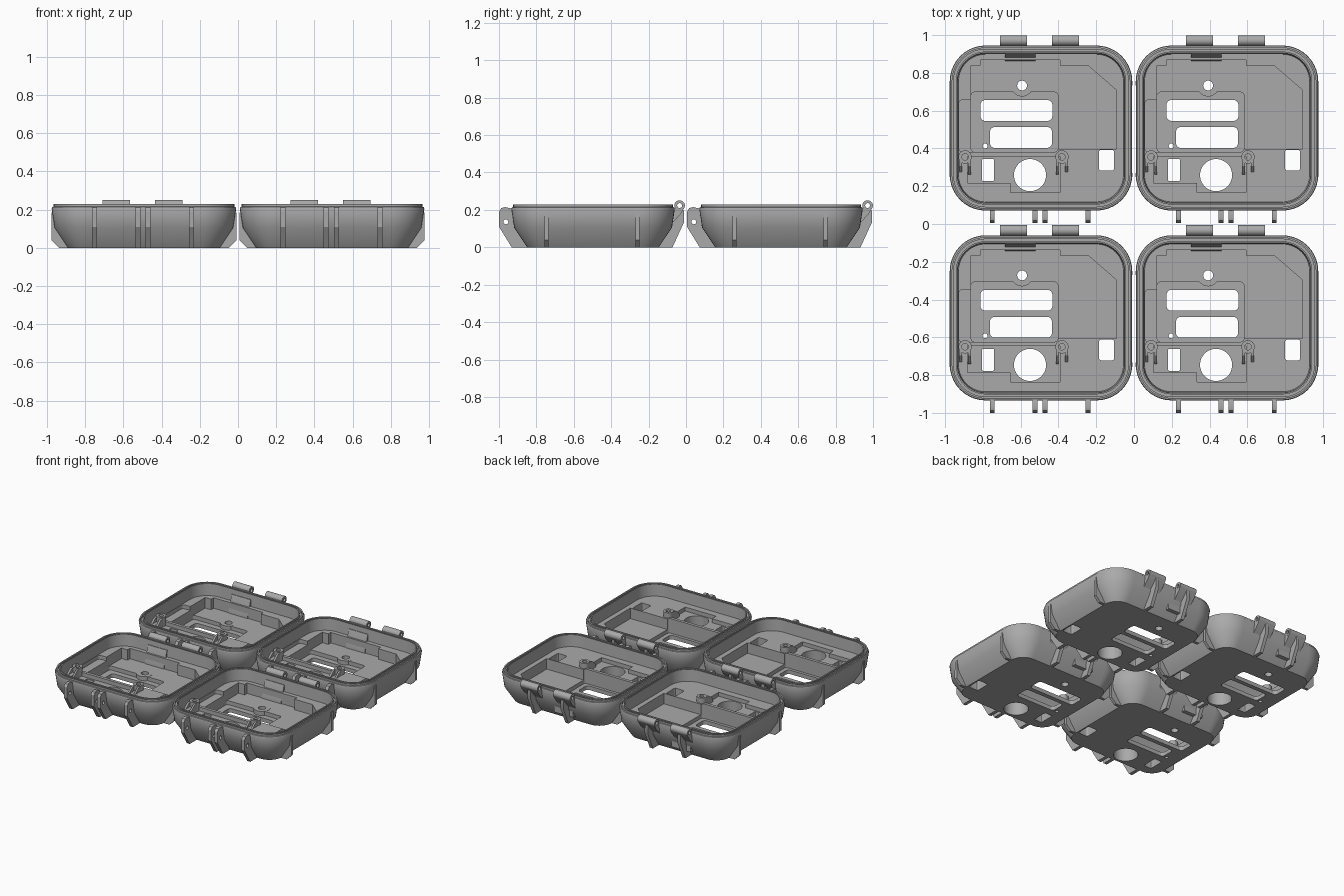
import bpy, bmesh, math
from mathutils import Vector

if "Cube" in bpy.data.objects:
    bpy.data.objects.remove(bpy.data.objects["Cube"])

grey = bpy.data.materials.new("plain grey")
grey.diffuse_color = (0.4, 0.4, 0.4, 1)
grey.use_nodes = True
grey.node_tree.nodes["Principled BSDF"].inputs["Base Color"].default_value = grey.diffuse_color

HX, HY, R = 0.483, 0.437, 0.19          # case half sizes and corner radius


def rrect(cx, cy, hx, hy, r, n=8):
    pts = []
    for k, (sx, sy) in enumerate([(1, 1), (-1, 1), (-1, -1), (1, -1)]):
        for i in range(n + 1):
            a = math.pi / 2 * (k + i / n)
            pts.append((cx + sx * (hx - r) + r * math.cos(a),
                        cy + sy * (hy - r) + r * math.sin(a)))
    return pts


def circle(cx, cy, r, n=32):
    return [(cx + r * math.cos(2 * math.pi * i / n), cy + r * math.sin(2 * math.pi * i / n)) for i in range(n)]


def box(x0, x1, y0, y1):
    return [(x0, y0), (x1, y0), (x1, y1), (x0, y1)]


def place(p, h, axis):
    # profile plane: xy for axis z, yz for axis x, xz for axis y
    return {'z': (p[0], p[1], h), 'x': (h, p[0], p[1]), 'y': (p[0], h, p[1])}[axis]


def loft(name, rings, closed=False):
    bm = bmesh.new()
    loops = [[bm.verts.new(v) for v in ring] for ring in rings]
    pairs = list(zip(loops, loops[1:])) + ([(loops[-1], loops[0])] if closed else [])
    for a, b in pairs:
        for i in range(len(a)):
            j = (i + 1) % len(a)
            bm.faces.new((a[i], a[j], b[j], b[i]))
    if not closed:
        bm.faces.new(loops[0][::-1])
        bm.faces.new(loops[-1])
    bmesh.ops.recalc_face_normals(bm, faces=bm.faces)
    me = bpy.data.meshes.new(name)
    bm.to_mesh(me)
    bm.free()
    me.materials.append(grey)
    ob = bpy.data.objects.new(name, me)
    bpy.context.collection.objects.link(ob)
    return ob


def prism(name, pts, lo, hi, axis='z'):
    return loft(name, [[place(p, h, axis) for p in pts] for h in (lo, hi)])


def tube(name, c, ro, ri, lo, hi, axis='z'):
    return loft(name, [[place(p, h, axis) for p in circle(*c, r)]
                       for r, h in ((ro, lo), (ro, hi), (ri, hi), (ri, lo))], True)


def cut(ob, pts, lo, hi, axis='z'):
    c = prism("cutter", pts, lo, hi, axis)
    m = ob.modifiers.new("cut", 'BOOLEAN')
    m.operation, m.solver, m.object = 'DIFFERENCE', 'EXACT', c
    bpy.context.view_layer.objects.active = ob
    bpy.ops.object.modifier_apply(modifier=m.name)
    bpy.data.objects.remove(c)


parts = []

# case shell: (inset, height) from the underside, over the grooved rim, to the inner ledge
LEDGE = 0.14
section = [(0.085, 0), (0.015, 0.105), (0, 0.205), (0.003, 0.213), (0.010, 0.215), (0.010, 0.228),
           (0.020, 0.228), (0.020, 0.210), (0.032, 0.210), (0.032, 0.228), (0.040, 0.228), (0.046, LEDGE)]
shell = loft("case_shell", [[(x, y, z) for x, y in rrect(0, 0, HX - i, HY - i, R - i, 10)]
                            for i, z in section])

# stepped pockets
main_pocket = [(-.37, .33), (-.32, .33), (-.32, .36), (.10, .36), (.10, .33), (.25, .33),
               (.40, .20), (.40, -.11), (-.37, -.11)]
cut(shell, main_pocket, 0.06, 0.3)
cut(shell, rrect(-.14, .0315, .23, .1585, .02), 0.03, 0.3)
cut(shell, rrect(-.377, .0115, .057, .1385, .02), 0.11, 0.3)
cut(shell, box(-.16, .10, -.34, -.15), 0.11, 0.3)
cut(shell, box(-.39, -.159, -.29, -.15), 0.11, 0.3)
for y in (.148, -.10):
    cut(shell, circle(-.35, y, .018, 20), 0.08, 0.3)

# through openings
for o in (rrect(-.13, .093, .19, .055, .025), rrect(-.106, -.05, .164, .055, .025),
          rrect(-.28, -.222, .032, .058, .006, 3), rrect(.347, -.17, .04, .055, .012, 3),
          circle(-.058, -.249, .085, 48), circle(-.10, .225, .026), circle(-.296, -.095, .013, 16)):
    cut(shell, o, -0.1, 0.3)
parts.append(shell)

# collar round the small floor hole
parts.append(tube("hole_collar", (-.10, .225), .058, .026, 0.02, 0.061))

# screw posts with two fins each
for x in (-.402, .111):
    parts.append(tube("screw_post", (x, -.153), .035, .017, 0.10, 0.18))
    for s in (-1, 1):
        fin = [(-.17, .10), (-.17, .175), (-.20, .17), (-.245, .13), (-.245, .10)]
        parts.append(prism("post_fin", fin, x + s * .024 - .007, x + s * .024 + .007, 'x'))

# catch ramp on the rear inner wall
ramp = [(.415, .05), (.355, .05), (.355, .08), (.39, .19), (.415, .19)]
parts.append(prism("catch_ramp", ramp, -.19, -.03, 'x'))

# front latch ears with pin holes
ear = [(-.425, .205), (-.47, .215), (-.49, .21), (-.503, .19), (-.503, .11),
       (-.435, 0), (-.34, 0), (-.405, .105)]
for x in (-.258, -.031, .022, .25):
    e = prism("front_ear", ear, x - .013, x + .013, 'x')
    cut(e, circle(-.466, .136, .013, 20), x - .1, x + .1, 'x')
    parts.append(e)

# rear hinges: barrel, arm and gusset rib
arm = [(.425, .20), (.443, .21), (.485, .207), (.47, .18), (.42, .125)]
gusset = [(.42, .19), (.486, .198), (.487, .135), (.425, 0), (.35, 0), (.405, .105)]
for x in (-.145, .13):
    parts.append(tube("hinge_barrel", (.463, .223), .028, .013, x - .072, x + .072, 'x'))
    parts.append(prism("hinge_arm", arm, x - .071, x + .071, 'x'))
    parts.append(prism("hinge_gusset", gusset, x - .013, x + .013, 'x'))

# side ribs
rib = [(.465, .185), (.484, .185), (.485, .04), (.445, 0), (.38, 0), (.45, .105)]
for s in (-1, 1):
    for y in (-.248, .237):
        parts.append(prism("side_rib", [(s * a, b) for a, b in rib], y - .011, y + .011, 'y'))

# smooth the curved faces, keep edges sharp
bpy.ops.object.select_all(action='DESELECT')
for p in parts:
    p.select_set(True)
bpy.context.view_layer.objects.active = shell
bpy.ops.object.shade_smooth_by_angle(angle=math.radians(30))

# four identical cases in a two by two layout
spots = [(-.4925, .508), (.4925, .508), (-.4925, -.497), (.4925, -.497)]
for p in parts:
    for sx, sy in spots[1:]:
        c = p.copy()
        c.location = Vector((sx, sy, 0))
        bpy.context.collection.objects.link(c)
    p.location = Vector((spots[0][0], spots[0][1], 0))
